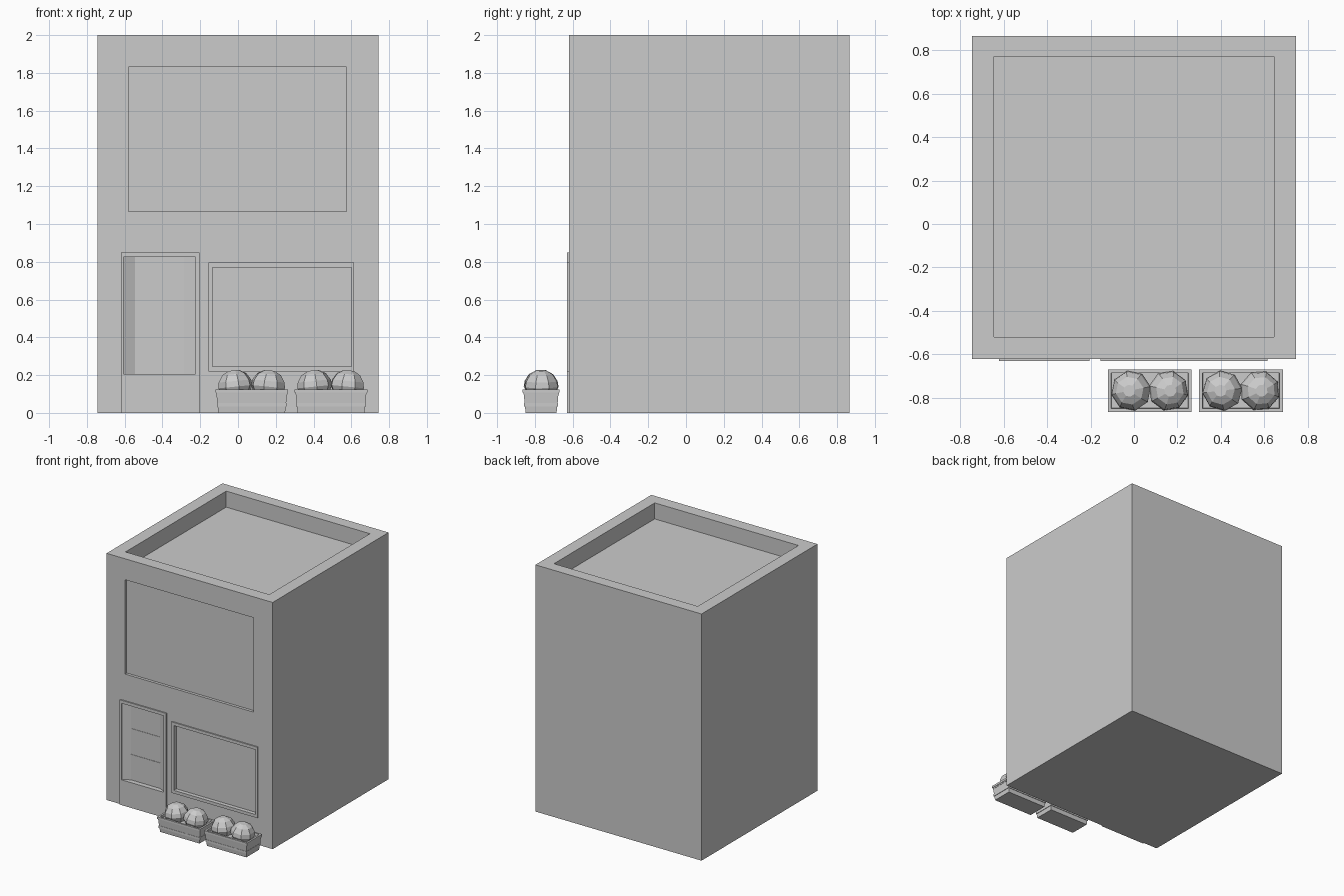
import bpy, bmesh, math
from mathutils import Matrix, Vector

if "Cube" in bpy.data.objects:
    bpy.data.objects.remove(bpy.data.objects["Cube"])

FRONT = -0.62


def finish(bm, name):
    bmesh.ops.recalc_face_normals(bm, faces=bm.faces)
    me = bpy.data.meshes.new(name)
    bm.to_mesh(me)
    bm.free()
    ob = bpy.data.objects.new(name, me)
    bpy.context.collection.objects.link(ob)
    return ob


def loft(bm, rings):
    """Skin a list of equal-length point rings and cap both ends."""
    vs = [[bm.verts.new(p) for p in r] for r in rings]
    n = len(vs[0])
    for a, b in zip(vs, vs[1:]):
        for i in range(n):
            bm.faces.new((a[i], a[(i + 1) % n], b[(i + 1) % n], b[i]))
    bm.faces.new(vs[0][::-1])
    bm.faces.new(vs[-1])


def rect_xz(x0, x1, z0, z1, y):
    return [(x0, y, z0), (x1, y, z0), (x1, y, z1), (x0, y, z1)]


def rect_xy(cx, cy, hx, hy, z):
    return [(cx - hx, cy - hy, z), (cx + hx, cy - hy, z),
            (cx + hx, cy + hy, z), (cx - hx, cy + hy, z)]


def block(name, x0, x1, z0, z1, y0, y1):
    bm = bmesh.new()
    loft(bm, [rect_xz(x0, x1, z0, z1, y0), rect_xz(x0, x1, z0, z1, y1)])
    return finish(bm, name)


def frame(name, outer, inner, y0, y1):
    """Rectangular surround with a rectangular hole."""
    bm = bmesh.new()
    rings = [rect_xz(*outer, y1), rect_xz(*outer, y0),
             rect_xz(*inner, y0), rect_xz(*inner, y1)]
    vs = [[bm.verts.new(p) for p in r] for r in rings]
    for k in range(4):
        a, b = vs[k], vs[(k + 1) % 4]
        for i in range(4):
            j = (i + 1) % 4
            bm.faces.new((a[i], a[j], b[j], b[i]))
    return finish(bm, name)


# Openings cut out of the building
door = (-0.605, -0.225, 0.205, 0.825)
shop = (-0.135, 0.60, 0.245, 0.77)
upper = (-0.58, 0.575, 1.065, 1.83)
bm = bmesh.new()
loft(bm, [rect_xy(0, 0.125, 0.645, 0.645, 1.87), rect_xy(0, 0.125, 0.645, 0.645, 2.1)])
for o in (shop, upper):
    loft(bm, [rect_xz(*o, -0.7), rect_xz(*o, -0.597)])
# splayed door recess
loft(bm, [rect_xz(*door, -0.7), rect_xz(*door, FRONT),
          rect_xz(-0.545, -0.285, 0.205, 0.825, -0.59)])
cutter = finish(bm, "opening_cutter")
cutter.hide_render = True
cutter.hide_viewport = True

# Main building volume
building = block("building", -0.745, 0.745, 0, 2, FRONT, 0.865)
mod = building.modifiers.new("openings", 'BOOLEAN')
mod.operation = 'DIFFERENCE'
mod.solver = 'EXACT'
mod.object = cutter

# Door and shop window surrounds
frame("door_surround", (-0.62, -0.205, 0.0, 0.85), door, -0.63, FRONT)
frame("shop_window_surround", (-0.155, 0.615, 0.22, 0.795), shop, -0.63, FRONT)

# Fine rails across the door glass
for i, z in enumerate((0.41, 0.62)):
    block(f"door_rail_{i}", -0.545, -0.285, z - 0.003, z + 0.003, -0.593, -0.589)

# Planters: stepped rectangular tubs (inset from rim, height)
TUB = [(0.016, 0), (0.012, 0.034), (0.008, 0.034), (0.008, 0.052), (0.010, 0.052),
       (0.006, 0.098), (0.004, 0.098), (0.003, 0.108), (0, 0.108), (0, 0.125),
       (0.015, 0.125), (0.017, 0.105)]
# Shrubs: eight-sided domes (radius, height)
DOME = [(0.07, -0.045), (0.093, 0), (0.088, 0.03), (0.065, 0.066), (0.028, 0.086)]
CY = -0.767
for p, cx in enumerate((0.0725, 0.4925)):
    bm = bmesh.new()
    loft(bm, [rect_xy(cx, CY, 0.1925 - d, 0.0975 - d, z) for d, z in TUB])
    finish(bm, f"planter_{p}")
    for s, side in enumerate((-1, 1)):
        bm = bmesh.new()
        turn = 0.2 + 0.35 * (2 * p + s)
        loft(bm, [[(r * math.cos(turn + i * math.pi / 4),
                    r * math.sin(turn + i * math.pi / 4), z) for i in range(8)]
                  for r, z in DOME])
        tilt = Matrix.Rotation(side * 0.1, 4, 'Y')
        move = Matrix.Translation(Vector((cx + side * 0.086, CY, 0.139)))
        bm.transform(move @ tilt)
        finish(bm, f"shrub_{p}_{s}")
